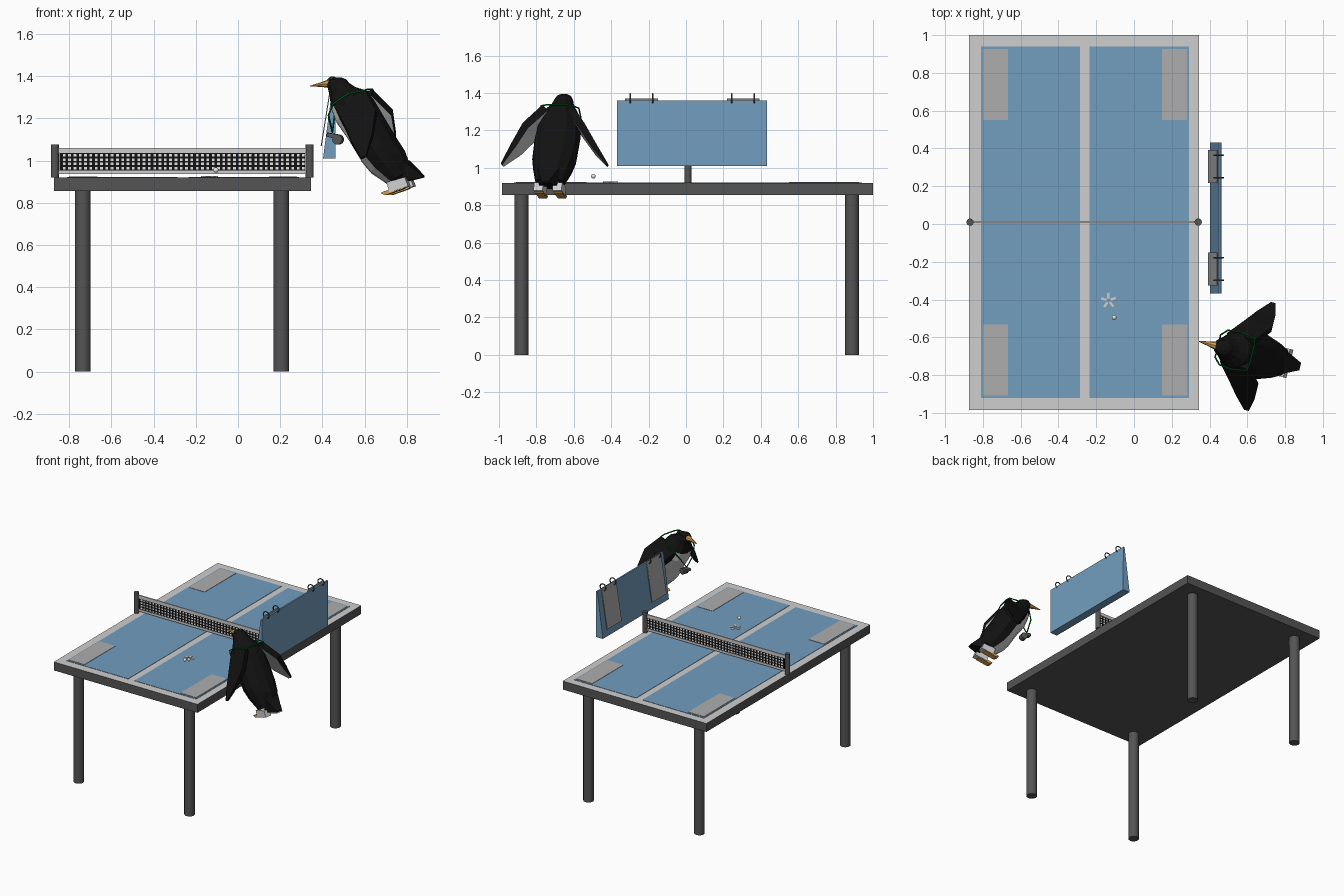
import bpy, bmesh, math
from mathutils import Vector, Matrix

if "Cube" in bpy.data.objects:
    bpy.data.objects.remove(bpy.data.objects["Cube"])


def mat(name, r, g, b):
    m = bpy.data.materials.new(name)
    m.diffuse_color = (r, g, b, 1)
    m.use_nodes = True
    m.node_tree.nodes["Principled BSDF"].inputs["Base Color"].default_value = m.diffuse_color
    return m


BLUE = mat("court blue", 0.17, 0.34, 0.52)
LIGHT = mat("light grey", 0.62, 0.62, 0.62)
MID = mat("mid grey", 0.42, 0.42, 0.42)
DARK = mat("dark grey", 0.09, 0.09, 0.09)
BLACK = mat("black", 0.006, 0.006, 0.006)
ORANGE = mat("beak orange", 0.65, 0.34, 0.08)
GREEN = mat("cord green", 0.0, 0.16, 0.015)
WHITE = mat("white", 0.85, 0.85, 0.85)


def finish(name, bm, *mats, smooth=False):
    bmesh.ops.recalc_face_normals(bm, faces=bm.faces)
    me = bpy.data.meshes.new(name)
    bm.to_mesh(me)
    bm.free()
    for m in mats:
        me.materials.append(m)
    ob = bpy.data.objects.new(name, me)
    bpy.context.collection.objects.link(ob)
    if smooth:
        bpy.context.view_layer.objects.active = ob
        bpy.ops.object.select_all(action='DESELECT')
        ob.select_set(True)
        bpy.ops.object.shade_smooth_by_angle()
    return ob


def add_box(bm, lo, hi, rot=Matrix()):
    lo, hi = Vector(lo), Vector(hi)
    s = hi - lo
    bmesh.ops.create_cube(bm, size=1, matrix=Matrix.Translation((lo + hi) / 2) @ rot @ Matrix.Diagonal((*s, 1)))


def box(name, lo, hi, m, rot=Matrix()):
    bm = bmesh.new()
    add_box(bm, lo, hi, rot)
    return finish(name, bm, m)


def cylinder(name, x, y, z0, z1, r, m):
    bm = bmesh.new()
    bmesh.ops.create_cone(bm, cap_ends=True, segments=24, radius1=r, radius2=r, depth=z1 - z0,
                          matrix=Matrix.Translation((x, y, (z0 + z1) / 2)))
    return finish(name, bm, m, smooth=True)


def loft(name, rings, *mats, rule=None):
    """Skin closed rings of equal length; rule(ring, side) picks the material."""
    bm = bmesh.new()
    vs = [[bm.verts.new(p) for p in ring] for ring in rings]
    n = len(vs[0])
    for i in range(len(vs) - 1):
        for j in range(n):
            k = (j + 1) % n
            f = bm.faces.new((vs[i][j], vs[i][k], vs[i + 1][k], vs[i + 1][j]))
            f.material_index = rule(i, j) if rule else 0
    bm.faces.new(vs[0])
    bm.faces.new(vs[-1])
    return finish(name, bm, *mats)


# ---- table ----
top = box("table_top", (-0.873, -0.985, 0.855), (0.345, 1.0, 0.92), DARK)
top.data.materials.append(LIGHT)
for f in top.data.polygons:
    f.material_index = int(f.normal.z > 0.5)
for i, (x0, x1) in enumerate([(-0.81, -0.287), (-0.235, 0.29)]):
    box(f"court_half_{i}", (x0, -0.92, 0.918), (x1, 0.94, 0.9225), BLUE)
for x0 in (-0.80, 0.147):
    for y0 in (-0.908, 0.55):
        box("corner_panel", (x0, y0, 0.92), (x0 + 0.133, y0 + 0.376, 0.925), MID)
for x in (-0.735, 0.205):
    for y in (-0.88, 0.888):
        cylinder("table_leg", x, y, 0, 0.856, 0.037, DARK)

# ---- net ----
for x in (-0.868, 0.34):
    cylinder("net_post", x, 0.01, 0.92, 1.077, 0.019, DARK)
box("net_mesh", (-0.845, 0.008, 0.95), (0.317, 0.012, 1.04), BLACK)
box("net_top_band", (-0.855, 0.005, 1.036), (0.327, 0.015, 1.06), LIGHT)
box("net_bottom_band", (-0.855, 0.005, 0.937), (0.327, 0.015, 0.954), LIGHT)
bm = bmesh.new()
for i in range(46):
    for j in range(4):
        x, z = -0.83 + i * 0.0252, 0.958 + j * 0.0205
        add_box(bm, (x, 0.007, z), (x + 0.013, 0.013, z + 0.012))
finish("net_cells", bm, WHITE)

# ---- ball and bounce mark ----
bm = bmesh.new()
bmesh.ops.create_uvsphere(bm, u_segments=16, v_segments=10, radius=0.0125,
                          matrix=Matrix.Translation((-0.105, -0.495, 0.955)))
finish("ball", bm, WHITE, smooth=True)
bm = bmesh.new()
for i in range(5):
    rot = Matrix.Rotation(math.radians(20 + 72 * i), 4, 'Z')
    m = Matrix.Translation((-0.135, -0.405, 0.924)) @ rot @ Matrix.Translation((0.026, 0, 0))
    bmesh.ops.create_cube(bm, size=1, matrix=m @ Matrix.Diagonal((0.03, 0.013, 0.004, 1)))
finish("bounce_mark", bm, LIGHT)

# ---- score board with hanging cards ----
wedge = [(0.403, 1.01), (0.463, 1.01), (0.461, 1.36), (0.449, 1.36)]
loft("score_board", [[(x, y, z) for x, z in wedge] for y in (-0.368, 0.432)], BLUE)
card = [(0.392, 1.07), (0.397, 1.069), (0.445, 1.369), (0.440, 1.37)]
for y0 in (-0.325, 0.218):
    loft("score_card", [[(x, y, z) for x, z in card] for y in (y0, y0 + 0.175)], MID)
    for y in (y0 + 0.027, y0 + 0.147):
        bpy.ops.mesh.primitive_torus_add(location=(0.448, y, 1.37), rotation=(math.pi / 2, 0, 0),
                                         major_segments=20, minor_segments=8,
                                         major_radius=0.025, minor_radius=0.004)
        ring = bpy.context.object
        ring.name = "card_ring"
        ring.data.materials.append(DARK)

# ---- penguin: u forward, v sideways, facing the table ----
YAW = math.radians(14)


def P(u, v, z):
    c, s = math.cos(YAW), math.sin(YAW)
    return Vector((0.62 - c * u + s * v, -0.69 + s * u + c * v, z))


def U(x):
    return (0.62 - x) / 0.97


# body sections: x, z, half depth, half width, tilt in degrees
sections = [(0.768, 0.918, 0.066, 0.08, 30), (0.712, 0.992, 0.098, 0.108, 32), (0.672, 1.046, 0.102, 0.123, 32),
            (0.61, 1.15, 0.102, 0.126, 32), (0.555, 1.235, 0.106, 0.115, 32), (0.525, 1.288, 0.096, 0.095, 28),
            (0.495, 1.332, 0.066, 0.062, 14), (0.475, 1.362, 0.055, 0.052, 5), (0.472, 1.385, 0.042, 0.038, 0),
            (0.472, 1.394, 0.018, 0.018, 0)]
N = 12
rings = []
for x, z, hd, hw, t in sections:
    t = math.radians(t)
    rings.append([P(U(x) + hd * math.cos(a) * math.cos(t), hw * math.sin(a), z - hd * math.cos(a) * math.sin(t))
                  for a in (2 * math.pi * j / N for j in range(N))])
loft("penguin_body", rings, BLACK, LIGHT, rule=lambda i, j: int(i < 5 and j in (0, 1, N - 2, N - 1)))

# tail
loft("penguin_tail", [[P(U(x), v, z) for x, v, z in ((0.80, -w, z1), (0.80, w, z1), (0.79, w, z0), (0.79, -w, z0))]
                      for w, z1, z0 in [(0.06, 1.0, 0.9)]] +
     [[P(U(0.88), v, z) for v, z in ((-0.02, 0.928), (0.02, 0.928), (0.02, 0.92), (-0.02, 0.92))]], BLACK)

# wings: v, z, front u, back u, thickness; pale underside
wing = [(0.065, 1.285, 0.15, 0.0, 0.03), (0.155, 1.19, 0.075, -0.075, 0.028),
        (0.22, 1.10, 0.025, -0.075, 0.022), (0.29, 1.015, -0.035, -0.06, 0.008)]
for side, label in ((1, "left"), (-1, "right")):
    rings = []
    for v, z, uf, ub, t in wing:
        d, dz = t * 0.5, 0.25 * (uf - ub)
        rings.append([P(uf, side * (v + d), z - dz + d), P(ub, side * (v + d), z + dz + d),
                      P(ub, side * (v - d), z + dz - d), P(uf, side * (v - d), z - dz - d)])
    loft("penguin_wing_" + label, rings, BLACK, LIGHT, rule=lambda i, j: int(j == 2))
    # legs and feet
    v = side * 0.052
    w = 0.025
    leg = [(0.722, 0.897), (0.808, 0.922), (0.825, 0.878), (0.736, 0.849)]
    loft("penguin_leg_" + label, [[P(U(x), v + e, z) for x, z in leg] for e in (-w, w)], LIGHT)
    foot = [(0.693, 0.846), (0.71, 0.855), (0.80, 0.878), (0.80, 0.866), (0.715, 0.836)]
    loft("penguin_foot_" + label, [[P(U(x), v + e, z) for x, z in foot] for e in (-0.022, 0.022)], ORANGE)

# beak
loft("penguin_beak", [[P(u, r * math.cos(a), z + r * 0.9 * math.sin(a)) for a in (math.pi * k / 4 for k in range(8))]
                      for u, z, r in ((0.19, 1.365, 0.024), (0.23, 1.361, 0.013), (0.287, 1.353, 0.002))], ORANGE)

# neck cord
half = [(-0.005, 0.045, 1.338), (0.0, 0.088, 1.332), (0.075, 0.102, 1.318), (0.15, 0.094, 1.27),
        (0.182, 0.06, 1.215)]
path = half + [(0.178, 0.0, 1.135)] + [(u, -v, z) for u, v, z in reversed(half)]
cu = bpy.data.curves.new("neck_cord", 'CURVE')
cu.dimensions = '3D'
cu.bevel_depth = 0.0045
cu.bevel_resolution = 1
sp = cu.splines.new('POLY')
sp.points.add(len(path) - 1)
for pt, p in zip(sp.points, path):
    pt.co = (*P(*p), 1)
sp.use_cyclic_u = True
cu.materials.append(GREEN)
bpy.context.collection.objects.link(bpy.data.objects.new("neck_cord", cu))

# whistle: round chamber and mouthpiece
loft("whistle_chamber", [[P(0.15 + 0.024 * math.cos(a), v, 1.1 + 0.024 * math.sin(a))
                          for a in (math.pi * k / 8 for k in range(16))] for v in (-0.02, 0.02)], DARK)
loft("whistle_mouthpiece", [[P(u, v, z) for u, z in ((0.15, 1.124), (0.2, 1.132), (0.203, 1.114), (0.15, 1.1))]
                            for v in (-0.018, 0.018)], DARK)
